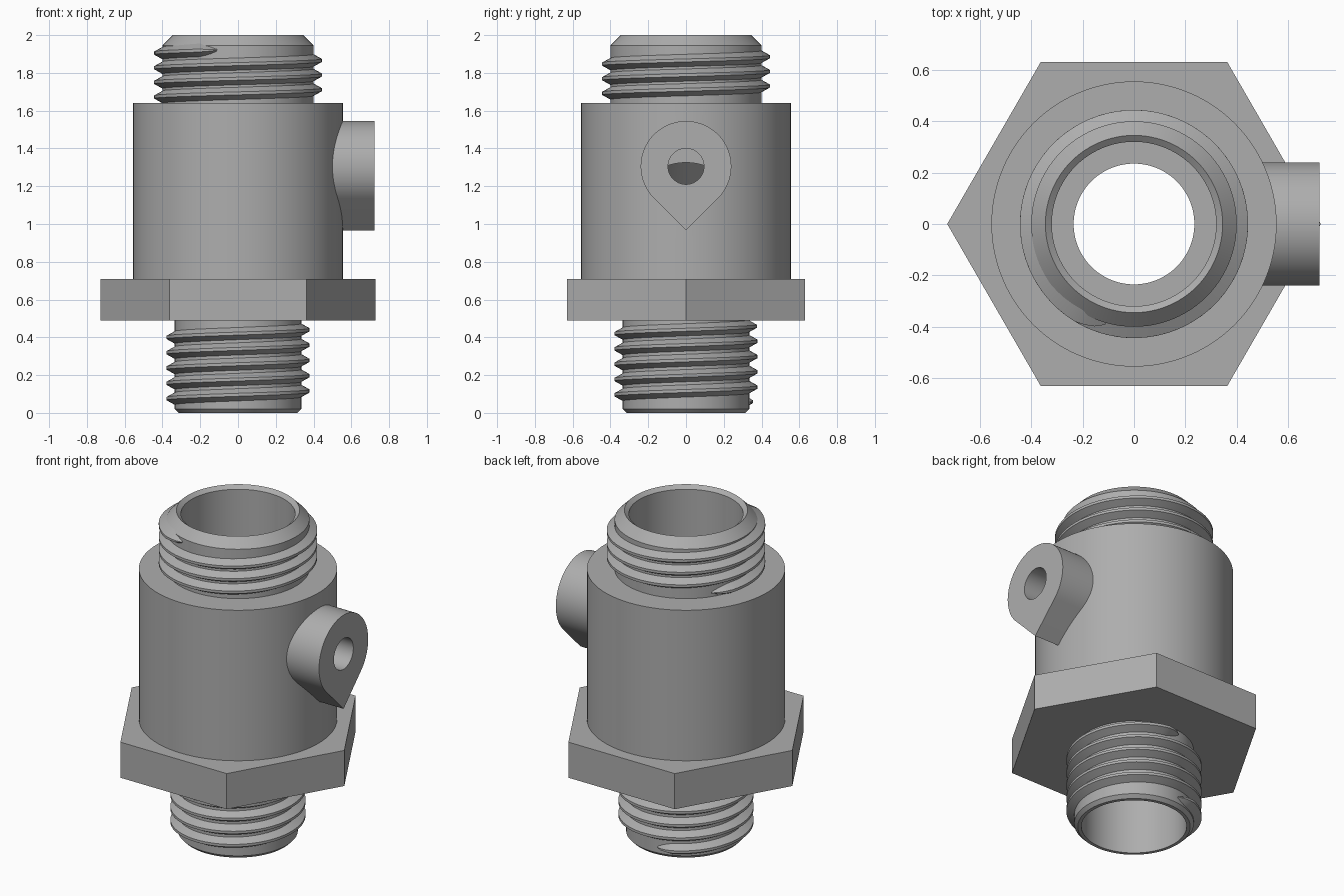
import bpy, bmesh, math
from mathutils import Matrix

SEG = 96

cube = bpy.data.objects.get("Cube")
if cube:
    bpy.data.objects.remove(cube, do_unlink=True)

grey = bpy.data.materials.new("plain_grey")
grey.use_nodes = True
COLOUR = (0.42, 0.42, 0.42, 1)
grey.diffuse_color = COLOUR
grey.node_tree.nodes["Principled BSDF"].inputs["Base Color"].default_value = COLOUR


def finish(bm, name):
    """Turn a bmesh into a grey object with outward normals."""
    bmesh.ops.recalc_face_normals(bm, faces=bm.faces[:])
    mesh = bpy.data.meshes.new(name)
    bm.to_mesh(mesh)
    bm.free()
    mesh.materials.append(grey)
    obj = bpy.data.objects.new(name, mesh)
    bpy.context.collection.objects.link(obj)
    return obj


def skin(rings, name, close=False):
    """Join rings of points with quads, capped or closed into a loop."""
    bm = bmesh.new()
    loops = [[bm.verts.new(p) for p in ring] for ring in rings]
    n = len(loops[0])
    pairs = list(zip(loops, loops[1:]))
    if close:
        pairs.append((loops[-1], loops[0]))
    else:
        bm.faces.new(loops[0])
        bm.faces.new(loops[-1])
    for a, b in pairs:
        for i in range(n):
            j = (i + 1) % n
            bm.faces.new((a[i], a[j], b[j], b[i]))
    return finish(bm, name)


def polar(r, angle, z):
    return (r * math.cos(angle), r * math.sin(angle), z)


def lathe(profile, name):
    """Revolve a closed (radius, height) profile about z."""
    steps = [2 * math.pi * i / SEG for i in range(SEG)]
    return skin([[polar(r, a, z) for r, z in profile] for a in steps], name, True)


def cylinder(radius, z0, z1, name, sides=SEG):
    steps = [2 * math.pi * i / sides for i in range(sides)]
    return skin([[polar(radius, a, z) for a in steps] for z in (z0, z1)], name)


def cut(obj, cutter):
    """Subtract the cutter, apply, and delete it."""
    mod = obj.modifiers.new("cut", "BOOLEAN")
    mod.operation = "DIFFERENCE"
    mod.solver = "EXACT"
    mod.object = cutter
    bpy.context.view_layer.objects.active = obj
    bpy.ops.object.modifier_apply(modifier=mod.name)
    bpy.data.objects.remove(cutter, do_unlink=True)


def port_cutter():
    """Horizontal drill along +x at the boss centre."""
    drill = cylinder(0.095, 0.3, 0.9, "port_cutter", 48)
    drill.data.transform(Matrix.Translation((0, 0, PORT_Z)) @ Matrix.Rotation(math.pi / 2, 4, "Y"))
    return drill


def thread(name, root, crest, start, z, pitch, turns):
    """Right-handed ridge with tapered ends."""
    count = int(turns * 72)
    rings = []
    for i in range(count + 1):
        a = math.radians(start) + turns * 2 * math.pi * i / count
        h = z + pitch * turns * i / count
        t = math.sqrt(min(1, (min(i, count - i) + 0.1) / 3))
        tip = root + (crest - root) * t
        base, flat = 0.038 * t, 0.008 * t
        section = ((root - 0.01, -base), (tip, -flat), (tip, flat), (root - 0.01, base))
        rings.append([polar(r, a, h + dz) for r, dz in section])
    return skin(rings, name)


PORT_Z = 1.305

# Hollow body with the lower spigot and upper neck
body = lathe([
    (0.295, 0), (0.315, 0), (0.335, 0.02), (0.335, 0.6), (0.4, 0.6),
    (0.4, 0.71), (0.555, 0.71), (0.555, 1.64), (0.40, 1.64), (0.40, 1.945),
    (0.345, 2.0), (0.32, 1.98), (0.32, 1.52), (0.235, 1.52),
    (0.235, 1.39), (0.45, 1.175), (0.45, 0.78), (0.295, 0.78)], "body")
cut(body, port_cutter())

# Hexagonal wrench collar
collar = cylinder(0.727, 0.49, 0.71, "hex_collar", 6)
cut(collar, cylinder(0.315, 0.4, 0.8, "collar_cutter"))

# Teardrop side boss: round above, 45 degree point below
R = 0.24
arc = [math.radians(-45 + 270 * i / 60) for i in range(61)]
outline = [(R * math.cos(a), PORT_Z + R * math.sin(a)) for a in arc]
outline.append((0, PORT_Z - R * math.sqrt(2)))
boss = skin([[(x, y, z) for y, z in outline] for x in (0.47, 0.722)], "side_boss")
cut(boss, port_cutter())

# Screw threads
parts = [body, collar, boss,
         thread("upper_thread", 0.40, 0.444, 146, 1.665, 0.0775, 3.3),
         thread("lower_thread", 0.335, 0.379, 97, 0.057, 0.081, 5)]

# Smooth the round walls and keep edges crisp
bpy.ops.object.select_all(action="DESELECT")
for part in parts:
    part.select_set(True)
bpy.context.view_layer.objects.active = body
bpy.ops.object.shade_smooth_by_angle(angle=math.radians(25))
